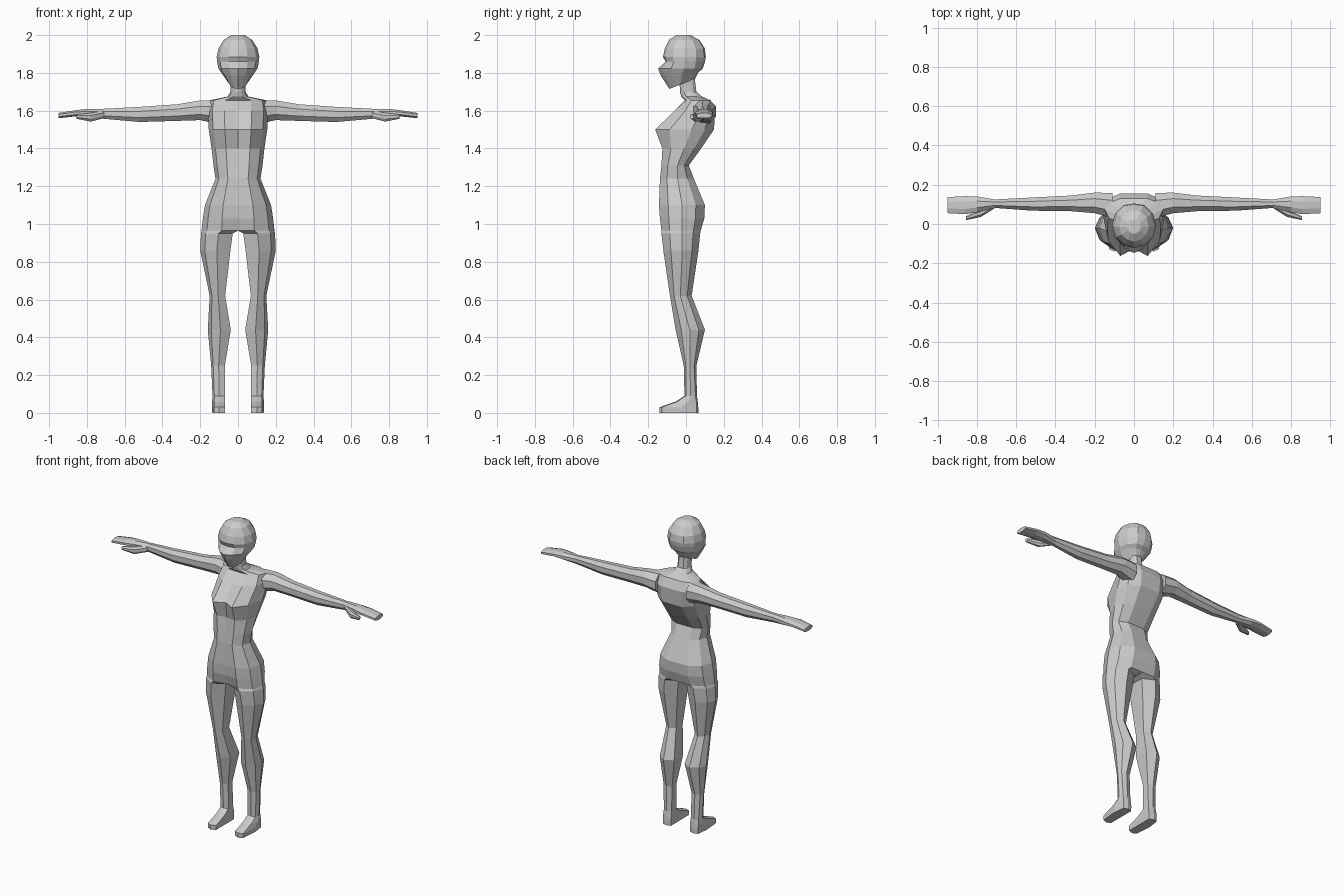
import bpy, bmesh, math


def half_ring(z, inner, outer, f, b, s, k, mid_f=None, mid_k=None, c=0.6, tilt=0.0):
    """Right half of a body section: centre front, round the side, to centre back."""
    d = outer - inner
    pts = [(inner, f),
           (inner + .45 * d, b),
           (inner + .85 * d, s + (b - s) * c),
           (outer, s),
           (inner + .85 * d, s + (k - s) * c),
           (inner + .45 * d, k),
           (inner, k if mid_k is None else mid_k)]
    return [(x, y, z + tilt * (y - f)) for x, y in pts]


def oct_ring(x, y0, y1, z0, z1):
    """Eight-sided section across a limb that runs along x."""
    cy, cz = (y0 + y1) / 2, (z0 + z1) / 2
    r = 1 / math.cos(math.pi / 8) / 2
    return [(x, cy + (y1 - y0) * r * math.cos(math.pi * (i + .5) / 4),
             cz + (z1 - z0) * r * math.sin(math.pi * (i + .5) / 4)) for i in range(8)]


def loft(name, rings, cap_start=True):
    """Skin the sections; leave the seam open where it lies on the mirror plane."""
    bm = bmesh.new()
    vr = [[bm.verts.new(p) for p in ring] for ring in rings]
    for a, b in zip(vr, vr[1:]):
        n = len(a)
        for i in range(n):
            j = (i + 1) % n
            if j == 0 and a[0].co.x < 1e-5 and b[0].co.x < 1e-5:
                continue
            bm.faces.new((a[i], a[j], b[j], b[i]))
    if cap_start:
        bm.faces.new(vr[0])
    bm.faces.new(vr[-1])
    bmesh.ops.recalc_face_normals(bm, faces=bm.faces)
    me = bpy.data.meshes.new(name)
    bm.to_mesh(me)
    bm.free()
    ob = bpy.data.objects.new(name, me)
    bpy.context.collection.objects.link(ob)
    mod = ob.modifiers.new("Mirror", 'MIRROR')
    mod.use_axis[0] = True
    mod.merge_threshold = 0.0005
    return ob


# Neck and torso: z, half width, centre front, bust front, side y, back
torso = [
    (1.78, .038, -.035, -.03, .01, .045),
    (1.70, .040, -.032, -.027, .015, .055),
    (1.675, .055, -.025, -.02, .03, .085),
    (1.655, .150, -.005, .0, .075, .13),
    (1.60, .160, -.06, -.06, .08, .155),
    (1.50, .155, -.125, -.163, .03, .148),
    (1.40, .140, -.115, -.125, -.01, .08),
    (1.31, .130, -.128, -.13, -.045, .015),
    (1.24, .119, -.135, -.138, -.045, .042),
    (1.10, .175, -.140, -.143, -.02, .10),
    (1.03, .186, -.135, -.138, -.02, .097),
    (.965, .193, -.11, -.13, -.02, .078),
]
body = [half_ring(z, 0, o, f, b, s, k) for z, o, f, b, s, k in torso]

# Legs: z, inner x, outer x, front, side y, back, corner fullness
legs = [
    (.95, .028, .196, -.13, -.02, .075, .6),
    (.86, .04, .20, -.12, -.02, .066, .6),
    (.62, .068, .15, -.085, -.03, .03, .6),
    (.44, .038, .16, -.055, .02, .10, .6),
    (.25, .07, .142, -.012, .02, .055, .65),
    (.09, .07, .135, -.008, .025, .058, .75),
    (.06, .068, .137, -.055, .01, .062, .85),
    (.03, .068, .138, -.14, -.02, .065, .9),
    (.0, .07, .136, -.14, -.02, .065, .9),
]
for z, i, o, b, s, k, c in legs:
    body.append(half_ring(z, i, o, s + (b - s) * c, b, s, k,
                          mid_k=s + (k - s) * c, c=c))
loft("body_and_legs", body)

# Head: z, half width, centre front, cheek front, side y, back, tilt
head = [
    (2.0, .035, -.05, -.045, -.015, .02, 0),
    (1.975, .075, -.09, -.08, -.015, .065, 0),
    (1.93, .103, -.112, -.10, -.01, .092, 0),
    (1.885, .113, -.122, -.11, -.01, .097, 0),
    (1.86, .111, -.108, -.10, -.01, .093, 0),
    (1.822, .103, -.148, -.125, -.01, .082, 0),
    (1.785, .085, -.133, -.112, -.02, .062, .1),
    (1.715, .045, -.088, -.08, -.03, .045, .4),
]
loft("head", [half_ring(z, 0, o, f, b, s, k, mid_k=k * 1.08, tilt=t)
              for z, o, f, b, s, k, t in head])

# Arm with flat hand: x, y range, z range
arm = [
    (.11, .03, .158, 1.53, 1.656),
    (.20, .055, .16, 1.55, 1.654),
    (.32, .065, .145, 1.546, 1.634),
    (.52, .068, .135, 1.54, 1.62),
    (.71, .082, .125, 1.557, 1.61),
    (.80, .06, .14, 1.563, 1.61),
    (.86, .05, .142, 1.57, 1.602),
    (.95, .055, .137, 1.56, 1.588),
]
loft("arms", [oct_ring(*r) for r in arm])

# Thumb, leaving the hand toward the front
thumb = [
    (.71, .08, .11, 1.56, 1.60),
    (.78, .036, .075, 1.542, 1.588),
    (.855, .02, .04, 1.557, 1.58),
]
loft("thumbs", [oct_ring(*r) for r in thumb])
